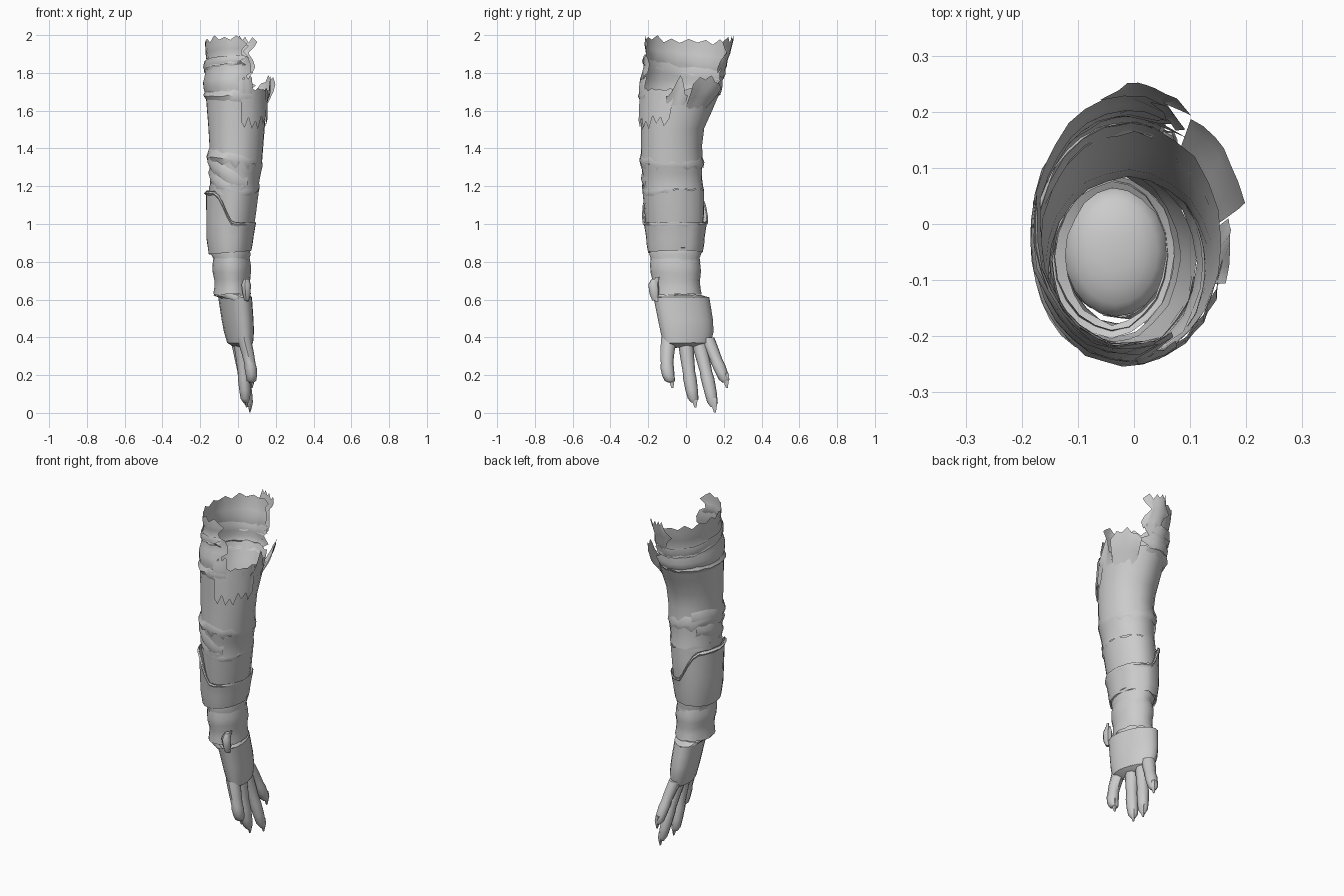
import bpy, bmesh, math, random
from math import sin, cos, radians

random.seed(4)
if "Cube" in bpy.data.objects:
    bpy.data.objects.remove(bpy.data.objects["Cube"])

mat = bpy.data.materials.new("worn_grey")
mat.use_nodes = True
GREY = (0.6, 0.6, 0.6, 1)
mat.diffuse_color = GREY
mat.node_tree.nodes["Principled BSDF"].inputs["Base Color"].default_value = GREY

# Arm outline: height, x min, x max, y min, y max
OUTLINE = [
    (0.30, -.045, .08, -.115, .125), (0.36, -.055, .08, -.125, .135),
    (0.45, -.075, .08, -.14, .15), (0.615, -.095, .063, -.168, .118),
    (0.62, -.122, .062, -.172, .078), (0.80, -.13, .064, -.187, .074),
    (0.86, -.147, .066, -.195, .08), (1.02, -.152, .089, -.212, .096),
    (1.20, -.144, .107, -.225, .09), (1.36, -.15, .13, -.24, .083),
    (1.48, -.157, .14, -.238, .083), (1.60, -.164, .148, -.24, .135),
    (1.70, -.17, .152, -.24, .175), (1.85, -.172, .15, -.22, .205),
    (2.00, -.165, .14, -.205, .225)]


def outline(z):
    z = min(max(z, OUTLINE[0][0]), OUTLINE[-1][0])
    for a, b in zip(OUTLINE, OUTLINE[1:]):
        if z <= b[0]:
            t = (z - a[0]) / (b[0] - a[0])
            return [p + (q - p) * t for p, q in zip(a[1:], b[1:])]


def surface(z, deg, off, twist):
    x0, x1, y0, y1 = outline(z)
    a = radians(deg)
    dy = ((y1 - y0) / 2 + off) * sin(a)
    return ((x0 + x1) / 2 + ((x1 - x0) / 2 + off) * cos(a) - twist * dy,
            (y0 + y1) / 2 + dy, z)


def loft(name, rings, closed=True, caps=False, angle=40):
    bm = bmesh.new()
    rows = [[bm.verts.new(p) for p in r] for r in rings]
    n = len(rows[0])
    for lo, hi in zip(rows, rows[1:]):
        for i in range(n if closed else n - 1):
            j = (i + 1) % n
            bm.faces.new((lo[i], lo[j], hi[j], hi[i]))
    if caps:
        bm.faces.new(rows[0][::-1])
        bm.faces.new(rows[-1])
        bmesh.ops.recalc_face_normals(bm, faces=bm.faces)
    me = bpy.data.meshes.new(name)
    bm.to_mesh(me)
    bm.free()
    ob = bpy.data.objects.new(name, me)
    bpy.context.collection.objects.link(ob)
    me.materials.append(mat)
    bpy.ops.object.select_all(action="DESELECT")
    ob.select_set(True)
    bpy.context.view_layer.objects.active = ob
    bpy.ops.object.shade_smooth_by_angle(angle=radians(angle))


def shell(name, low, high, offs, span=(0, 360), n=20, rag=(0, 0), side_rag=0,
          lean=0, rumple=.003, twist=0):
    """Cloth wrapped on the arm; low and high give edge height by angle."""
    closed = span[1] - span[0] >= 360
    cols = n if closed else n + 1
    jag = [[r * (random.uniform(.3, 1) if i % 2 else random.uniform(-.5, .2))
            for i in range(cols)] for r in rag]
    dent = [random.uniform(-rumple, rumple) for i in range(cols)]
    rings = []
    m = len(offs) - 1
    for k, off in enumerate(offs):
        t = k / m
        shift = random.uniform(-side_rag, side_rag)
        ring = []
        for i in range(cols):
            u = i / n
            deg = span[0] + (span[1] - span[0]) * u + shift * abs(2 * u - 1) ** 3
            z0, z1 = low(deg), high(deg)
            z = z0 + (z1 - z0) * t + dent[i - k] * 1.5
            z += jag[0][i] * (k == 0) + jag[1][i] * (k == m)
            reach = off * (1 - lean * cos(radians(deg))) + dent[i]
            ring.append(surface(z, deg, reach, twist))
        rings.append(ring)
    loft(name, rings, closed)


def slope(mid, back=0, left=0):
    return lambda d: mid + back * sin(radians(d)) + left * cos(radians(d))


# Torn upper sleeve, open on the left side
shell("torn_top_band", slope(1.81, -.04), slope(1.965, -.015),
      [.012, .004, -.002, .004, .008, .01], (70, 286), 18, (0, .022), 12)
shell("torn_back_strip", slope(1.80), slope(1.97), [.004, .012, .012, .02, .024, .028],
      (60, 98), 8, (.02, .03), 9)
shell("shoulder_band", slope(1.68, -.01), slope(1.85, -.035),
      [.0, .01, .012, .004, .0, .006], (62, 290), 20, (0, .01), 10)
shell("shoulder_fold", slope(1.80, -.04), slope(1.86, -.03), [.004, .014, .008],
      (66, 284), 18, (.006, 0), 8)

# Main sleeve and the loose wraps below it
shell("upper_sleeve", slope(1.32, 0, -.01), slope(1.70), [.004, 0, 0, .002, .004],
      n=24, rag=(.012, .02), rumple=.002)
shell("sleeve_fold", slope(1.655, .01), slope(1.71), [0, .012, .002], (75, 300),
      lean=.5)
shell("elbow_wrap", slope(1.30, -.01, -.015), slope(1.36, -.005, -.03), [.004, .012, .002],
      rag=(.03, .012), n=24, lean=.4)
shell("forearm_wrap_upper", slope(1.17, .01, .01), slope(1.345, 0, -.04),
      [.006, .0, .002, .006], rag=(.006, 0))
shell("forearm_fold_upper", slope(1.25, .05, -.05), slope(1.33, .05, -.06),
      [.002, .012, 0], (120, 300), 12, (.012, 0), lean=.3)
shell("forearm_fold_lower", slope(1.20, .05, -.03), slope(1.26, .05, -.05),
      [.002, .01, 0], (130, 350), 14, (.012, 0), lean=.3)
shell("forearm_wrap_lower", slope(.98), slope(1.195, -.01, -.01),
      [0, .002, .004, .006], rag=(0, .008))

# Torn flaps hanging on the left side
shell("front_flap", slope(1.55), slope(1.71), [.012, .008, .006], (278, 352), 10,
      (-.045, .015))
shell("raised_spike", slope(1.63), lambda d: 1.68 + max(0, .12 - abs(d - 358) * .011),
      [.004, .012, .022], (342, 372), 8)
shell("rear_flap", slope(1.62), lambda d: 1.78 - abs(d - 30) * .002,
      [.002, .02, .04, .05], (14, 58), 6, (-.02, .02))
shell("front_edge_rag", slope(1.69), slope(1.77), [.01, .014, .01], (275, 300), 6,
      (.01, .03))


# Forearm guard whose rim rises on the right side
def guard_top(d):
    t = min(max((.1 - cos(radians(d))) / .85, 0), 1)
    return 1.01 + .165 * t * t * (3 - 2 * t)


shell("forearm_guard", slope(.85, 0, .01), guard_top, [.009, .012, .011, .013, .016],
      n=32, lean=.5, rumple=.002)
shell("guard_rim", lambda d: guard_top(d) - .022, guard_top, [.015, .021, .012],
      n=32, lean=.6, rumple=.001)
shell("guard_inner_lip", lambda d: guard_top(d) - .03, guard_top, [0, .006, .014],
      n=32, lean=.6, rumple=.001)
shell("guard_lower_lip", slope(.85, 0, .01), slope(.865, 0, .01), [-.016, .006], lean=.4)

# Glove cuff, wrist and palm
shell("cuff", slope(.79), slope(.87), [.0, -.006, .001, -.008], rag=(.004, 0))
shell("wrist_wrap", slope(.628), slope(.815, -.005), [.006, .0, -.002, .004, .004, -.004],
      lean=.2)
shell("wrist_hem", slope(.595, .0, -.01), slope(.64, .01), [.002, .004, -.006], (150, 350),
      14, (.01, 0))
HAND = {"n": 20, "rumple": .001, "twist": .22}
shell("palm_glove", slope(.37), slope(.612), [-.006, -.002, 0, .002, .004], **HAND)
shell("palm_top", slope(.612), slope(.625), [.004, -.006], **HAND)
shell("palm_end", slope(.345), slope(.37), [-.058, -.025, -.006], **HAND)

# Rounded stump inside the wrist
loft("wrist_dome", [[(-.032 + .092 * cos(b) * cos(a), -.05 + .115 * cos(b) * sin(a),
                      .79 + .05 * sin(b)) for a in (math.tau * i / 20 for i in range(20))]
                    for b in (radians(18 * k) for k in range(5))], True, True, 50)


def limb(name, path, sides=8):
    """Tapered limb from (x, y, z, x radius, y radius) stations."""
    loft(name, [[(x + rx * cos(math.tau * i / sides), y + ry * sin(math.tau * i / sides), z)
                 for i in range(sides)] for x, y, z, rx, ry in path], True, True, 50)


# Fingers: root, knuckle bend and tip positions
FINGERS = {"thumb": ((.03, -.09), (.065, -.10, .25), (.07, -.08, .16)),
           "index_finger": ((.01, -.005), (.03, .018, .20), (.04, .042, .055)),
           "middle_finger": ((-.005, .06), (.03, .11, .20), (.058, .145, .03)),
           "ring_finger": ((-.01, .108), (.02, .165, .27), (.035, .208, .16))}
for name, ((x, y), (mx, my, mz), (tx, ty, tz)) in FINGERS.items():
    path = []
    for t, r in ((0, .042), (.25, .037), (.45, .033), (.55, .036), (.75, .033), (.92, .028), (1, .014)):
        a, b, c = (1 - t) ** 2, 2 * t * (1 - t), t * t
        # Quadratic path that passes through the bend halfway
        pos = [a * p + b * (2 * q - (p + s) / 2) + c * s
               for p, q, s in zip((x, y, .40), (mx, my, mz), (tx, ty, tz))]
        path.append((*pos, r * .9, r))
    limb(name, path)
    # Pointed nail over the fingertip
    limb(name + "_nail", [(tx + .005, ty + .008, tz - .027, .003, .006),
                          (tx + .006, ty + .003, tz + .02, .014, .02),
                          (tx, ty - .002, tz + .05, .018, .023)], 6)

# Small knot on the front of the wrist
limb("wrist_knot", [(.045, -.165, .595, .012, .014), (.045, -.168, .63, .022, .026),
                    (.042, -.172, .68, .026, .028), (.045, -.165, .71, .014, .018)], 7)
limb("knot_strand", [(.05, -.15, .59, .006, .012), (.05, -.175, .65, .01, .018),
                     (.06, -.15, .72, .006, .01)], 5)
